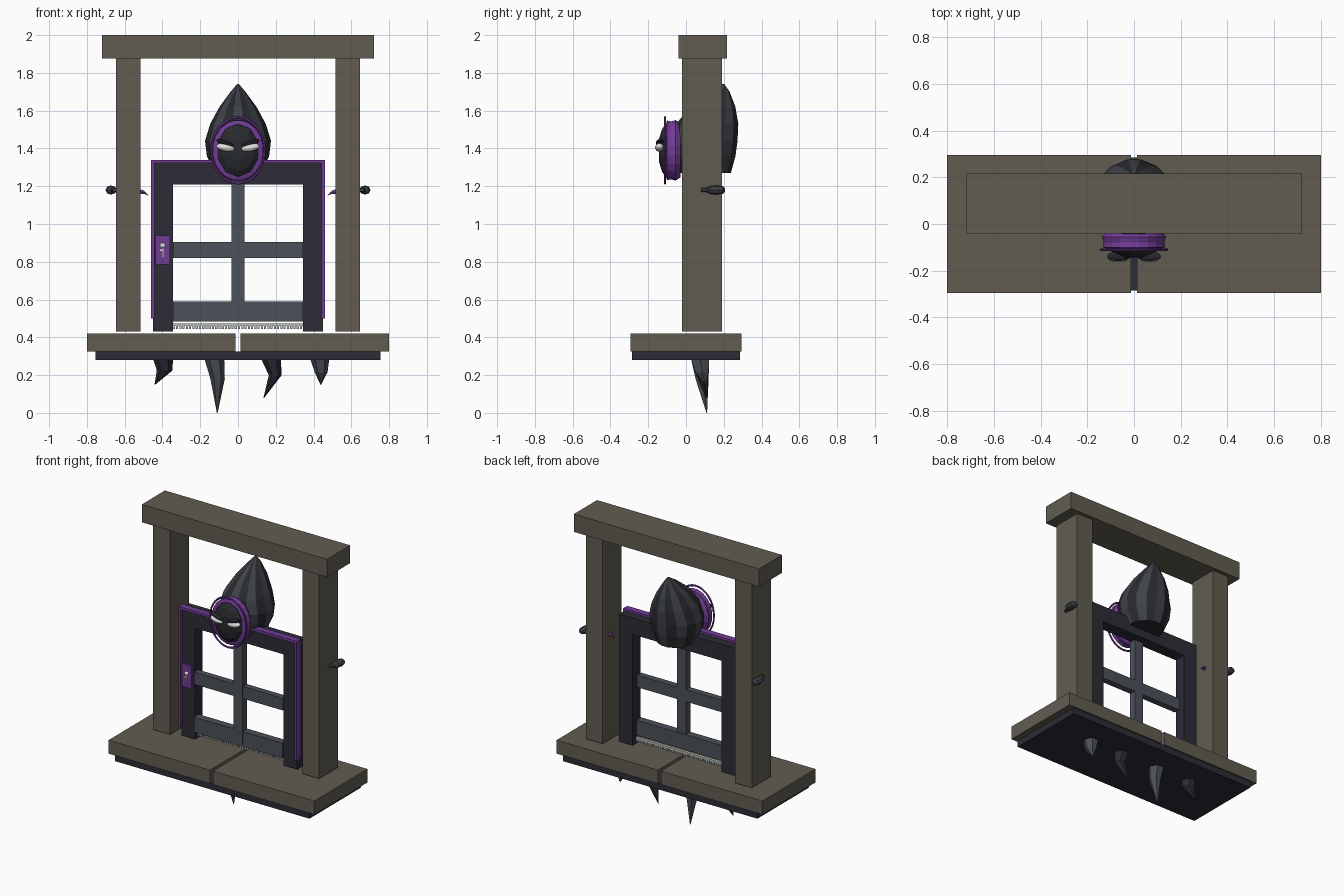
import bpy, bmesh, math
from mathutils import Vector, Matrix

if "Cube" in bpy.data.objects:
    bpy.data.objects.remove(bpy.data.objects["Cube"])

def mat(name, r, g, b):
    m = bpy.data.materials.new(name)
    m.diffuse_color = (r, g, b, 1)
    m.use_nodes = True
    m.node_tree.nodes["Principled BSDF"].inputs["Base Color"].default_value = m.diffuse_color
    return m

WOOD = mat("weathered_wood", .12, .108, .083)
DARK = mat("dark_frame", .026, .025, .037)
BARS = mat("slate_grey", .072, .083, .1)
CHAR = mat("charcoal", .021, .023, .028)
GREY = mat("stripe_grey", .05, .055, .065)
PURP = mat("purple", .165, .045, .3)
PALE = mat("pale", .75, .76, .72)
BRIS = mat("bristle_grey", .5, .53, .5)

def finish(name, bm, mats):
    bmesh.ops.recalc_face_normals(bm, faces=bm.faces)
    me = bpy.data.meshes.new(name)
    bm.to_mesh(me)
    bm.free()
    for m in mats:
        me.materials.append(m)
    ob = bpy.data.objects.new(name, me)
    bpy.context.collection.objects.link(ob)
    return ob

def boxes(name, m, *ranges):
    """Each range is x0, x1, y0, y1, z0, z1."""
    bm = bmesh.new()
    for x0, x1, y0, y1, z0, z1 in ranges:
        M = Matrix.Translation(((x0+x1)/2, (y0+y1)/2, (z0+z1)/2)) @ Matrix.Diagonal((x1-x0, y1-y0, z1-z0, 1))
        bmesh.ops.create_cube(bm, size=1, matrix=M)
    return finish(name, bm, [m])

def loft(name, rings, mats):
    """Skin closed rings of equal length; colours alternate around the ring."""
    bm = bmesh.new()
    vs = [[bm.verts.new(p) for p in r] for r in rings]
    n = len(vs[0])
    for a, b in zip(vs, vs[1:]):
        for i in range(n):
            f = bm.faces.new((a[i], a[(i+1) % n], b[(i+1) % n], b[i]))
            f.material_index = i % len(mats)
    bm.faces.new(vs[0])
    bm.faces.new(vs[-1])
    return finish(name, bm, mats)

def ring(c, u, v, n, off=0):
    c, u, v = Vector(c), Vector(u), Vector(v)
    return [c + u*math.cos(2*math.pi*(i+off)/n) + v*math.sin(2*math.pi*(i+off)/n) for i in range(n)]

def ellipsoid(name, m, c, r, tilt=0, seg=16, smooth=True):
    bm = bmesh.new()
    M = Matrix.Translation(c) @ Matrix.Rotation(tilt, 4, 'Y') @ Matrix.Diagonal((*r, 1))
    bmesh.ops.create_uvsphere(bm, u_segments=seg, v_segments=seg//2, radius=1, matrix=M)
    for f in bm.faces:
        f.smooth = smooth
    return finish(name, bm, [m])

# wooden gate and base
boxes("lintel", WOOD, (-.72, .72, -.04, .217, 1.875, 2))
boxes("base_slabs", WOOD, (-.8, -.012, -.295, .295, .325, .42), (.012, .8, -.295, .295, .325, .42))
boxes("base_underplate", DARK, (-.755, .755, -.285, .285, .28, .325))
for s in (-1, 1):
    x0, x1 = sorted((s*.515, s*.645))
    boxes("post", WOOD, (x0, x1, -.02, .19, .43, 1.875))

# door frame, window bars, trim
boxes("door_frame", DARK, (-.45, -.345, .015, .1, .43, 1.325), (.345, .45, .015, .1, .43, 1.325),
      (-.345, .345, .015, .1, 1.21, 1.325))
boxes("window_bars", BARS, (-.035, .035, .0, .05, .5, 1.25), (-.345, -.035, .005, .05, .82, .905),
      (.035, .345, .005, .05, .82, .905), (-.345, .345, .003, .055, .483, .59))
boxes("purple_trim", PURP, (-.46, -.442, -.005, .04, .5, 1.34), (.442, .46, -.005, .04, .5, 1.34),
      (-.442, .442, -.005, .04, 1.322, 1.34))
# bristle strip under the door
step = .69 / 40
boxes("bristle_strip", BRIS, (-.345, .345, .045, .065, .46, .474),
      *[(-.345+i*step, -.345+(i+.65)*step, .047, .063, .443, .462) for i in range(40)])

# lock plate with small key
boxes("lock_plate", PURP, (-.437, -.36, .0, .02, .785, .94))
ellipsoid("key_head", PALE, (-.398, -.004, .886), (.016, .01, .014), 0, 10)
boxes("key_stem", PALE, (-.403, -.393, -.008, .002, .82, .88), (-.412, -.393, -.007, .001, .857, .866))

# striped hood: z, half width, front y, back y
HOOD = [(1.27, .125, -.03, .24), (1.36, .168, -.058, .265), (1.44, .178, -.07, .276),
        (1.53, .15, -.055, .28), (1.62, .1, .02, .264), (1.7, .04, .125, .232), (1.74, .006, .19, .204)]
loft("hood", [ring((0, (f+b)/2, z), (w, 0, 0), (0, (b-f)/2, 0), 16, .5) for z, w, f, b in HOOD], [CHAR, GREY])

# face: purple collar, thin ring, dark mask
ZC = 1.39
def disc(y, rx, rz, n):
    return ring((0, y, ZC), (rx, 0, 0), (0, 0, rz), n, .5)
loft("face_collar", [disc(y, rx, rz, 20) for y, rx, rz in
     ((-.03, .12, .145), (-.055, .138, .162), (-.08, .132, .155), (-.1, .135, .16), (-.106, .112, .14))], [PURP])
bpy.ops.mesh.primitive_torus_add(major_radius=.141, minor_radius=.006, major_segments=32, minor_segments=6,
                                 location=(0, -.11, ZC), rotation=(math.pi/2, 0, 0))
rim = bpy.context.object
rim.name = "face_ring"
rim.scale = (1, 1.235, 1)
rim.data.materials.append(PURP)
loft("face_mask", [disc(y, rx, rz, 10) for y, rx, rz in
     ((-.09, .115, .145), (-.108, .112, .14), (-.128, .088, .11), (-.143, .045, .06))], [CHAR])

# eyes with brows above
for s in (-1, 1):
    ellipsoid("eye", PALE, (s*.066, -.14, 1.405), (.05, .024, .021), -s*math.radians(10))
    ellipsoid("brow", CHAR, (s*.066, -.138, 1.428), (.055, .022, .014), -s*math.radians(20), 10, False)

# side pegs outside, purple claws inside
for s in (-1, 1):
    loft("side_peg", [ring((s*x, y, 1.18), (r*1.25, 0, 0), (0, 0, r), 8) for x, y, r in
         ((.655, .08, .009), (.66, .115, .013), (.668, .125, .021), (.672, .165, .024), (.672, .195, .02), (.668, .206, .01))],
         [GREY])
    loft("purple_claw", [ring((s*x, .11, z), (0, r, 0), (0, 0, r), 6) for x, z, r in
         ((.52, 1.172, .014), (.497, 1.168, .01), (.475, 1.152, .001))], [PURP])

# hanging spikes: (x, y, z, half width, half depth) sections
SPIKES = [
    (DARK, ((-.397, .075, .285, .052, .055), (-.388, .085, .225, .042, .04), (-.44, .105, .15, .002, .002))),
    (BARS, ((-.125, .075, .285, .052, .055), (-.108, .085, .18, .038, .04), (-.11, .11, 0, .002, .002))),
    (DARK, ((.175, .075, .285, .052, .055), (.197, .085, .2, .034, .038), (.137, .11, .08, .002, .002))),
    (BARS, ((.433, .075, .285, .05, .055), (.44, .085, .215, .034, .04), (.438, .105, .15, .002, .002))),
]
for m, secs in SPIKES:
    loft("hanging_spike", [ring((x, y, z), (w, 0, 0), (0, d, 0), 6) for x, y, z, w, d in secs], [m])
